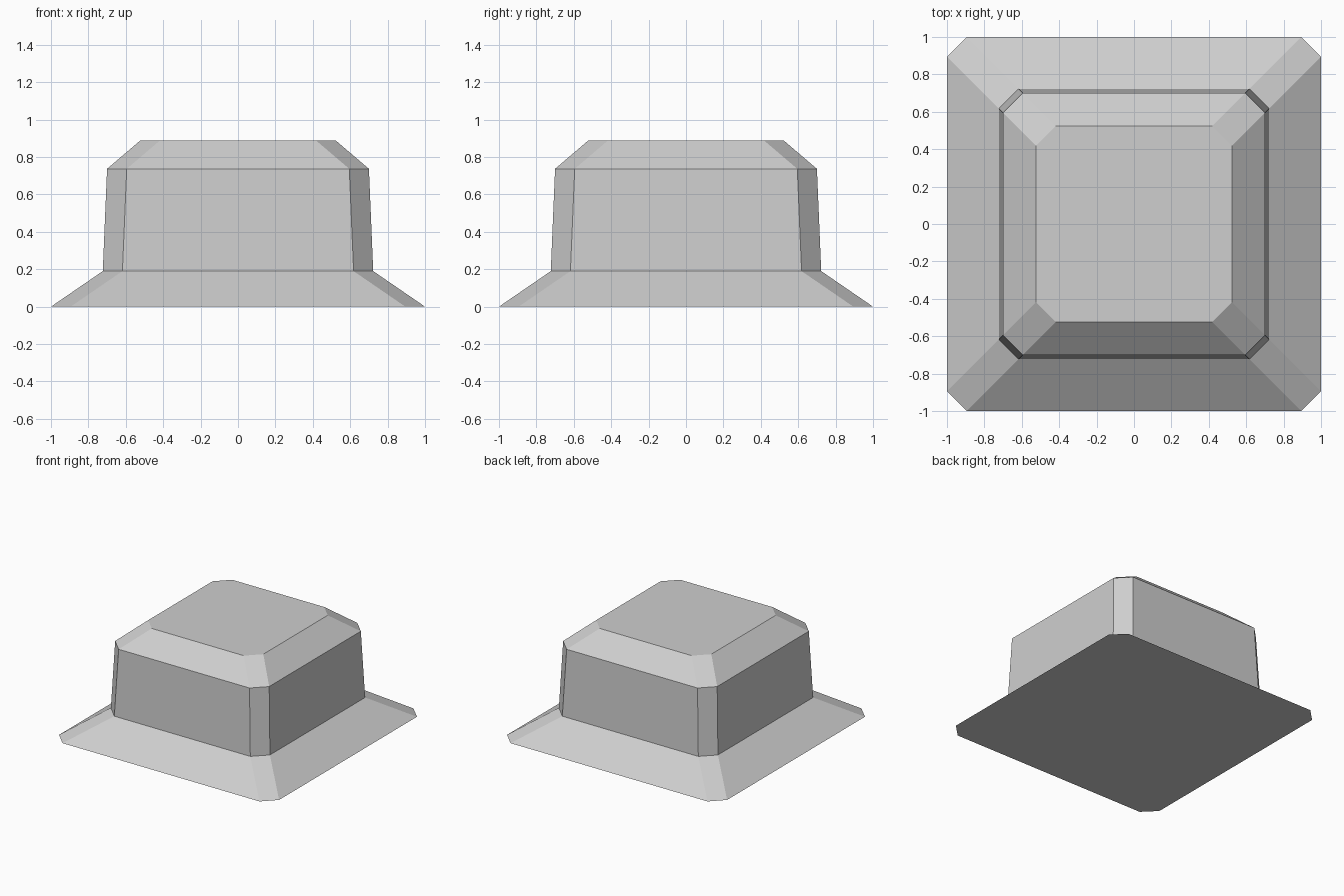
import bpy
import bmesh

cube = bpy.data.objects.get("Cube")
if cube:
    bpy.data.objects.remove(cube, do_unlink=True)

# Plain grey material
grey = bpy.data.materials.new("light_grey")
grey.use_nodes = True
colour = (0.62, 0.62, 0.62, 1)
grey.diffuse_color = colour
grey.node_tree.nodes["Principled BSDF"].inputs["Base Color"].default_value = colour


def chamfered_ring(bm, half, z, cut=0.105):
    """Square outline with cut corners, anticlockwise from above."""
    inner = half - cut
    points = []
    x, y = half, inner
    for _ in range(4):
        points += [(x, y), (y, x)]
        x, y = -y, x
    # Each quarter turn gives both ends of one corner cut
    corners = []
    for sx, sy in ((1, 1), (-1, 1), (-1, -1), (1, -1)):
        pair = [(sx * half, sy * inner), (sx * inner, sy * half)]
        corners += pair if sx * sy > 0 else pair[::-1]
    return [bm.verts.new((px, py, z)) for px, py in corners]


def loft(name, levels):
    """Closed body through a stack of (half width, height) outlines."""
    bm = bmesh.new()
    rings = [chamfered_ring(bm, half, z) for half, z in levels]
    for low, high in zip(rings, rings[1:]):
        for i in range(len(low)):
            j = (i + 1) % len(low)
            bm.faces.new((low[i], low[j], high[j], high[i]))
    bm.faces.new(rings[0][::-1])
    bm.faces.new(rings[-1])
    bmesh.ops.recalc_face_normals(bm, faces=bm.faces)
    mesh = bpy.data.meshes.new(name)
    bm.to_mesh(mesh)
    bm.free()
    mesh.materials.append(grey)
    obj = bpy.data.objects.new(name, mesh)
    bpy.context.collection.objects.link(obj)
    return obj


# Flared skirt, near-upright walls and bevelled crown in one body
loft("flared_block", [(1.0, 0), (0.723, 0.19), (0.7, 0.737), (0.523, 0.888)])
